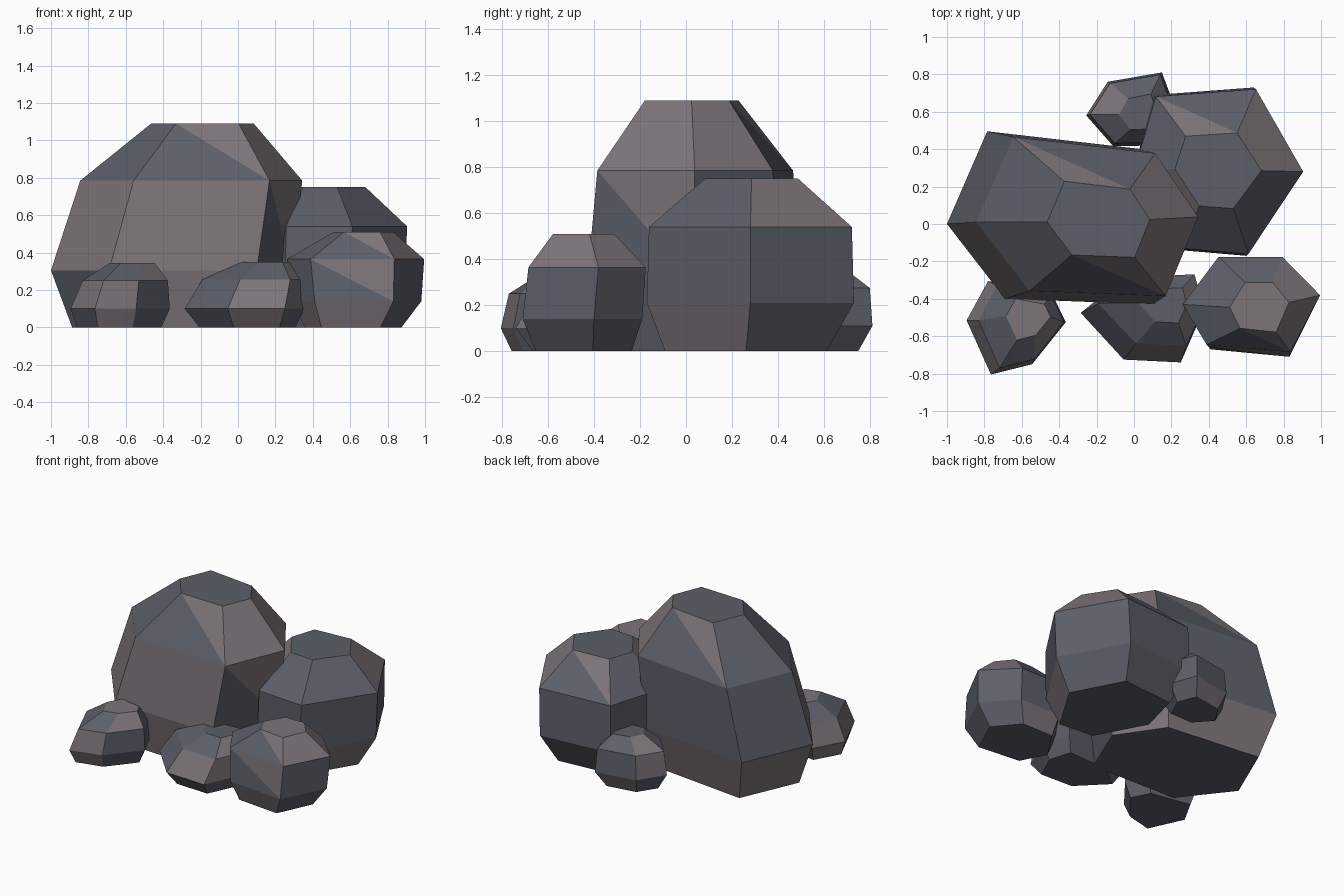
import bpy, bmesh
from mathutils import Vector

if "Cube" in bpy.data.objects:
    bpy.data.objects.remove(bpy.data.objects["Cube"])


def material(name, rgb):
    m = bpy.data.materials.new(name)
    m.diffuse_color = (*rgb, 1)
    m.use_nodes = True
    m.node_tree.nodes["Principled BSDF"].inputs["Base Color"].default_value = m.diffuse_color
    return m


MATS = [material("blue_grey_stone", (0.107, 0.113, 0.142)),
        material("mauve_grey_stone", (0.200, 0.176, 0.190))]


def boulder(name, outline, rings, tones, cap):
    """Loft a six-sided outline through rings of (z, scale x, scale y, centre x, centre y).
    tones: one string per band, b = blue, m = mauve, x = split into a blue and a mauve triangle."""
    xs, ys = [p[0] for p in outline], [p[1] for p in outline]
    mx, my = (min(xs) + max(xs)) / 2, (min(ys) + max(ys)) / 2
    bm = bmesh.new()
    loops = [[bm.verts.new(Vector((cx + (x - mx) * sx, cy + (y - my) * sy, z)))
              for x, y in outline] for z, sx, sy, cx, cy in rings]

    def face(verts, tone):
        bm.faces.new(verts).material_index = "bm".index(tone)

    for low, high, band in zip(loops, loops[1:], tones):
        for i, tone in enumerate(band):
            j = (i + 1) % len(outline)
            if tone == "x":
                face((low[i], low[j], high[i]), "b")
                face((low[j], high[j], high[i]), "m")
            else:
                face((low[i], low[j], high[j], high[i]), tone)
    face(loops[-1], cap)
    face(loops[0][::-1], "b")
    bmesh.ops.recalc_face_normals(bm, faces=bm.faces)
    me = bpy.data.meshes.new(name)
    bm.to_mesh(me)
    bm.free()
    for m in MATS:
        me.materials.append(m)
    bpy.context.collection.objects.link(bpy.data.objects.new(name, me))


# Outlines run left, front left, front right, right, back right, back left
# Tallest boulder
boulder("large_boulder",
        [(-1, 0), (-.69, -.40), (.10, -.43), (.29, .03), (.04, .40), (-.785, .495)],
        [(0, .84, .84, -.345, .02), (.305, 1, 1, -.355, .033),
         (.785, .92, .92, -.25, .04), (1.09, .425, .44, -.19, .025)],
        ("bmbmmm", "mmxbbb", "bxmmxb"), "b")

# Medium boulder behind on the right
boulder("back_boulder",
        [(0, .30), (.25, -.14), (.60, -.17), (.89, .28), (.64, .73), (.11, .69)],
        [(0, .74, .78, .435, .26), (.21, 1, 1, .445, .28),
         (.54, 1.01, .98, .455, .28), (.75, .52, .45, .45, .285)],
        ("bbmbbb", "bbbbbb", "mbbmxb"), "b")

# Smaller boulder in the right front corner
boulder("front_right_boulder",
        [(.29, -.45), (.41, -.67), (.83, -.71), (.98, -.40), (.79, -.19), (.47, -.19)],
        [(0, .75, .80, .615, -.445), (.14, 1, 1, .635, -.45),
         (.365, 1.065, .98, .628, -.43), (.51, .46, .51, .67, -.445)],
        ("mmbbmb", "bxbbbb", "bxmmbb"), "m")

# Low stone at the front middle
boulder("front_middle_stone",
        [(-.285, -.475), (-.055, -.725), (.25, -.74), (.355, -.50), (.30, -.29), (-.08, -.31)],
        [(0, .80, .75, .05, -.495), (.10, 1, 1, .035, -.515),
         (.255, .88, .85, .09, -.46), (.35, .41, .42, .15, -.435)],
        ("bmbbbb", "bmmbbb", "bbmmbb"), "b")

# Low stone at the front left
boulder("front_left_stone",
        [(-.895, -.515), (-.765, -.805), (-.545, -.75), (-.365, -.525), (-.44, -.37), (-.78, -.305)],
        [(0, .85, .83, -.635, -.55), (.10, 1, 1, -.63, -.555),
         (.25, .86, .88, -.603, -.55), (.345, .45, .44, -.565, -.51)],
        ("bmbbbm", "mmbbbm", "bbmbmb"), "m")

# Small stone at the back
boulder("back_stone",
        [(-.255, .58), (-.11, .415), (.13, .42), (.22, .62), (.15, .81), (-.14, .76)],
        [(0, .72, .70, -.02, .61), (.11, 1, 1, -.018, .613),
         (.275, .93, .93, -.015, .615), (.355, .42, .48, .02, .60)],
        ("bbbbmb", "mbbbbm", "bbbbbm"), "b")
